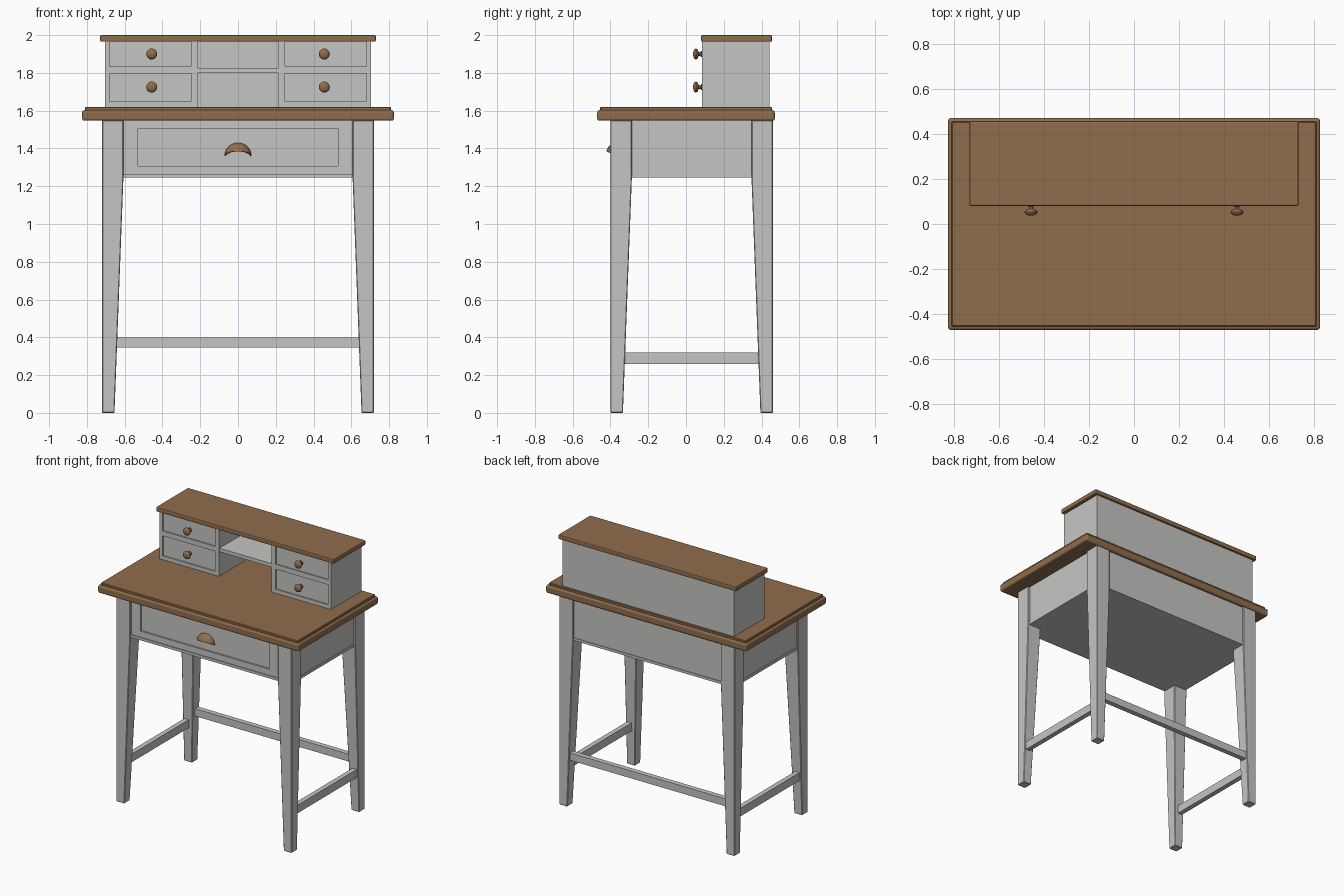
import bpy, bmesh, math
from mathutils import Vector

if "Cube" in bpy.data.objects:
    bpy.data.objects.remove(bpy.data.objects["Cube"])


def material(name, rgb):
    m = bpy.data.materials.new(name)
    m.diffuse_color = (*rgb, 1)
    m.use_nodes = True
    m.node_tree.nodes["Principled BSDF"].inputs["Base Color"].default_value = m.diffuse_color
    return m


GREY = material("grey paint", (0.56, 0.56, 0.55))
WOOD = material("brown wood", (0.28, 0.155, 0.075))


def finish(name, bm, mat, smooth=False):
    bmesh.ops.recalc_face_normals(bm, faces=bm.faces[:])
    me = bpy.data.meshes.new(name)
    bm.to_mesh(me)
    bm.free()
    me.materials.append(mat)
    ob = bpy.data.objects.new(name, me)
    bpy.context.collection.objects.link(ob)
    if smooth:
        bpy.ops.object.select_all(action='DESELECT')
        ob.select_set(True)
        bpy.context.view_layer.objects.active = ob
        bpy.ops.object.shade_smooth_by_angle(angle=math.radians(40))
    return ob


def box(name, x, y, z, mat=GREY, bevel=0, seg=1):
    bm = bmesh.new()
    bmesh.ops.create_cube(bm, size=1)
    for v in bm.verts:
        v.co = Vector([r[0] + (c + 0.5) * (r[1] - r[0]) for c, r in zip(v.co, (x, y, z))])
    ob = finish(name, bm, mat)
    if bevel:
        b = ob.modifiers.new("bevel", 'BEVEL')
        b.width, b.segments = bevel, seg
    return ob


def loft(name, sections, mat):
    """Skin rectangular sections (x0, x1, y0, y1, z)."""
    bm = bmesh.new()
    rings = [[bm.verts.new((a, b, z)) for a, b in ((x0, y0), (x1, y0), (x1, y1), (x0, y1))]
             for x0, x1, y0, y1, z in sections]
    for r, s in zip(rings, rings[1:]):
        for i in range(4):
            j = (i + 1) % 4
            bm.faces.new((r[i], r[j], s[j], s[i]))
    bm.faces.new(rings[0])
    bm.faces.new(rings[-1])
    return finish(name, bm, mat)


def knob(name, x, y, z):
    """Mushroom knob turned around the y axis, pointing to the front."""
    prof = [(0.0, 0.016), (0.006, 0.016), (0.012, 0.009), (0.02, 0.010), (0.026, 0.024),
            (0.034, 0.029), (0.041, 0.027), (0.048, 0.017), (0.051, 0.0)]
    bm = bmesh.new()
    vs = [bm.verts.new((x + r, y - d, z)) for d, r in prof]
    es = [bm.edges.new(p) for p in zip(vs, vs[1:])]
    bmesh.ops.spin(bm, geom=vs + es, cent=(x, y, z), axis=(0, 1, 0), angle=math.tau, steps=20)
    bmesh.ops.remove_doubles(bm, verts=bm.verts[:], dist=1e-5)
    finish(name, bm, WOOD, True)


# Legs, tapered on the inner sides
for side, s in (("left", -1), ("right", 1)):
    for end, yo, d in (("front", -0.40, 1), ("back", 0.46, -1)):
        secs = []
        for w, z in ((0.066, 0), (0.113, 1.235), (0.113, 1.55)):
            xs = sorted((s * 0.72, s * (0.72 - w)))
            ys = sorted((yo, yo + d * w))
            secs.append((*xs, *ys, z))
        leg = loft(f"{end}_{side}_leg", secs, GREY)
        b = leg.modifiers.new("bevel", 'BEVEL')
        b.width, b.segments = 0.004, 1
    # Side stretcher and side apron
    xs = sorted((s * 0.672, s * 0.708))
    box(f"{side}_stretcher", xs, (-0.345, 0.405), (0.26, 0.32))
    box(f"{side}_apron", sorted((s * 0.68, s * 0.705)), (-0.32, 0.38), (1.262, 1.55))
box("back_stretcher", (-0.67, 0.67), (0.41, 0.448), (0.345, 0.40))
box("back_apron", (-0.64, 0.64), (0.42, 0.448), (1.262, 1.55))

# Bottom board with a thin projecting rim
box("bottom_board", (-0.71, 0.71), (-0.393, 0.453), (1.245, 1.264))

# Frame around the wide drawer
F = (-0.385, -0.35)
box("front_top_rail", (-0.62, 0.62), F, (1.505, 1.55))
box("front_bottom_rail", (-0.62, 0.62), F, (1.262, 1.308))
for s in (-1, 1):
    box("front_stile", sorted((s * 0.53, s * 0.62)), F, (1.305, 1.508))
box("wide_drawer", (-0.53, 0.53), (-0.372, -0.34), (1.306, 1.507))

# Cup pull: a quarter dome open at the back and underneath
bm = bmesh.new()
bmesh.ops.create_uvsphere(bm, u_segments=28, v_segments=18, radius=1)
for no in ((0, -1, 0), (0, 0.36, 1)):
    bmesh.ops.bisect_plane(bm, geom=bm.verts[:] + bm.edges[:] + bm.faces[:], plane_co=(0, 0, 0),
                           plane_no=no, clear_inner=True)
for v in bm.verts:
    v.co = Vector((v.co.x * 0.071, -0.370 + v.co.y * 0.055, 1.362 + v.co.z * 0.068))
pull = finish("cup_pull", bm, WOOD, True)
sol = pull.modifiers.new("thickness", 'SOLIDIFY')
sol.thickness, sol.offset = 0.007, -1

# Table top with rounded edge and raised upper step
box("table_top", (-0.825, 0.825), (-0.47, 0.47), (1.547, 1.603), WOOD, 0.012, 3)
box("table_top_step", (-0.81, 0.81), (-0.455, 0.455), (1.59, 1.62), WOOD, 0.004, 1)

# Upper cabinet
Y = (0.085, 0.435)
for side, s in (("left", -1), ("right", 1)):
    def X(a, b):
        return sorted((s * a, s * b))
    box(f"cabinet_{side}_side", X(0.68, 0.705), Y, (1.618, 1.967))
    box(f"cabinet_{side}_divider", X(0.215, 0.25), Y, (1.618, 1.967))
    box(f"cabinet_{side}_middle_rail", X(0.25, 0.68), Y, (1.797, 1.833))
    box(f"cabinet_{side}_bottom_rail", X(0.25, 0.68), Y, (1.618, 1.648))
    for row, z0, z1, zk in (("lower", 1.646, 1.799, 1.725), ("upper", 1.831, 1.966, 1.90)):
        box(f"{row}_{side}_drawer", X(0.248, 0.682), (0.095, 0.43), (z0, z1))
        knob(f"{row}_{side}_knob", s * 0.457, 0.0955 - 0.008, zk)
box("cabinet_shelf", (-0.22, 0.22), (0.09, 0.435), (1.80, 1.827))
box("cabinet_back", (-0.705, 0.705), (0.425, 0.442), (1.618, 1.967))
box("cabinet_top", (-0.73, 0.73), (0.08, 0.456), (1.965, 2.0), WOOD, 0.007, 2)
